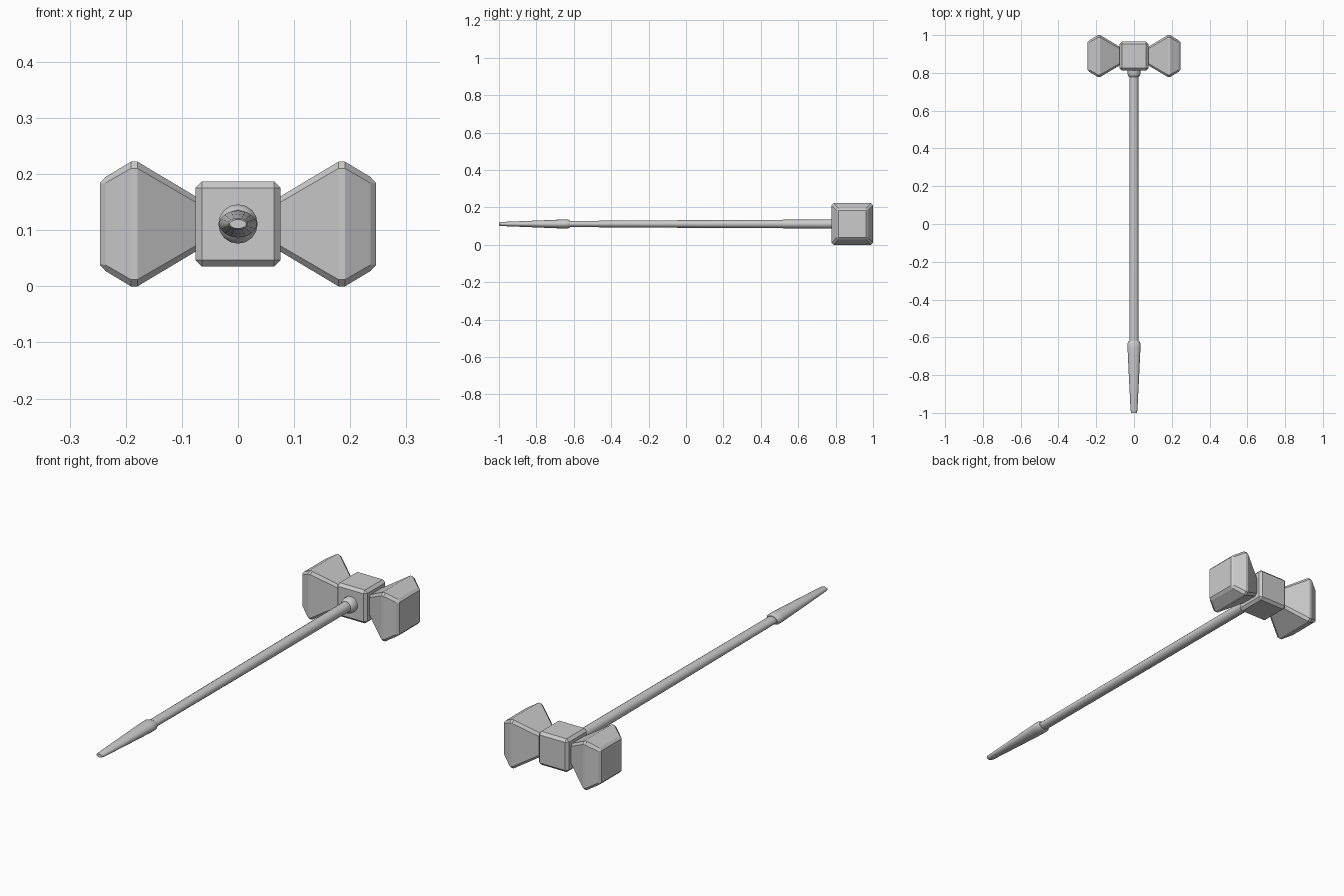
import bpy, bmesh, math
from mathutils import Vector

if "Cube" in bpy.data.objects:
    bpy.data.objects.remove(bpy.data.objects["Cube"])

CENTRE_Y, CENTRE_Z = 0.889, 0.111


def loft(name, rings, smooth=False):
    """Skin a list of equally sized point rings and cap both ends."""
    bm = bmesh.new()
    loops = [[bm.verts.new(p) for p in ring] for ring in rings]
    n = len(loops[0])
    for a, b in zip(loops, loops[1:]):
        for i in range(n):
            j = (i + 1) % n
            bm.faces.new((a[i], a[j], b[j], b[i]))
    bm.faces.new(loops[0])
    bm.faces.new(loops[-1])
    bmesh.ops.recalc_face_normals(bm, faces=bm.faces)
    mesh = bpy.data.meshes.new(name)
    bm.to_mesh(mesh)
    bm.free()
    if smooth:
        mesh.shade_smooth()
        mesh.set_sharp_from_angle(angle=math.radians(35))
    obj = bpy.data.objects.new(name, mesh)
    bpy.context.collection.objects.link(obj)
    return obj


def chamfered_square(x, half, c):
    """Square ring with cut corners, in the y-z plane at x."""
    k = half - c
    pts = [(half, -k), (half, k), (k, half), (-k, half),
           (-half, k), (-half, -k), (-k, -half), (k, -half)]
    return [Vector((x, CENTRE_Y + a, CENTRE_Z + b)) for a, b in pts]


def ellipse(y, rx, rz, sides=16):
    """Oval ring in the x-z plane at y."""
    return [Vector((rx * math.cos(t), y, CENTRE_Z + rz * math.sin(t)))
            for t in (2 * math.pi * i / sides for i in range(sides))]


# Central block of the head
bm = bmesh.new()
bmesh.ops.create_cube(bm, size=0.152)
bmesh.ops.bevel(bm, geom=bm.edges[:], offset=0.012, segments=1, affect='EDGES')
mesh = bpy.data.meshes.new("head_block")
bm.to_mesh(mesh)
bm.free()
block = bpy.data.objects.new("head_block", mesh)
block.location = (0, CENTRE_Y, CENTRE_Z)
bpy.context.collection.objects.link(block)

# Two flared striking heads
stations = [(0.05, 0.034, 0.010), (0.179, 0.111, 0.012), (0.191, 0.111, 0.012),
            (0.236, 0.084, 0.011), (0.246, 0.073, 0.001)]
for side, label in ((-1, "left"), (1, "right")):
    loft(f"striking_head_{label}",
         [chamfered_square(side * x, h, c) for x, h, c in stations])

# Shaft, slightly flattened towards the grip
loft("shaft", [ellipse(y, rx, rz) for y, rx, rz in
               [(-0.68, 0.024, 0.016), (0.10, 0.024, 0.021), (0.83, 0.024, 0.024)]], True)

# Collar where the shaft meets the head
loft("collar", [ellipse(y, r, r) for y, r in
                [(0.778, 0.025), (0.784, 0.031), (0.796, 0.035), (0.83, 0.035)]], True)

# Tapered oval grip
loft("grip", [ellipse(y, rx, rz) for y, rx, rz in
              [(-0.62, 0.028, 0.019), (-0.632, 0.034, 0.024), (-0.66, 0.034, 0.024),
               (-0.81, 0.027, 0.018), (-0.83, 0.026, 0.017),
               (-0.985, 0.018, 0.011), (-1.0, 0.015, 0.008)]], True)
